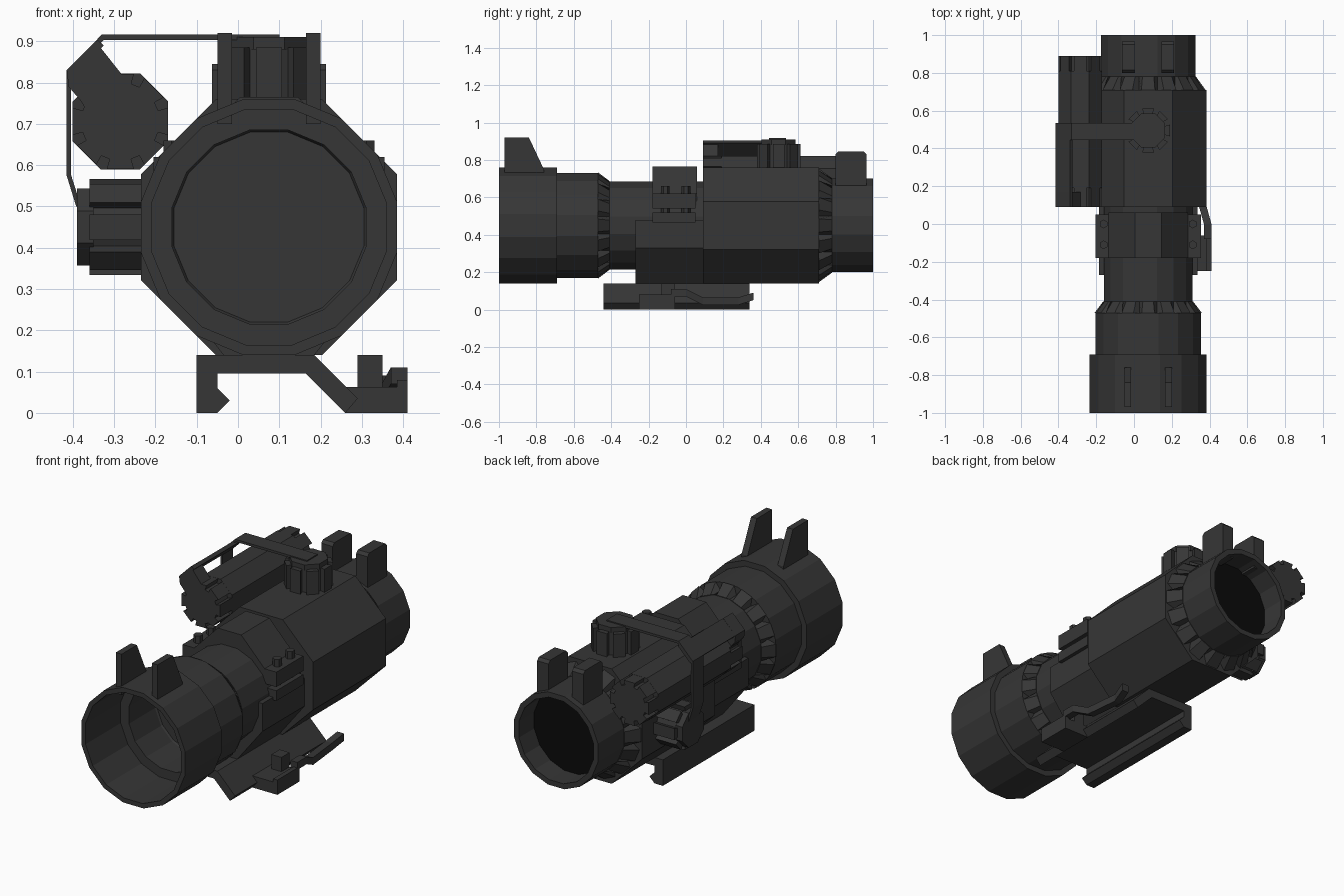
import bpy, bmesh, math
from mathutils import Vector

if "Cube" in bpy.data.objects:
    bpy.data.objects.remove(bpy.data.objects["Cube"], do_unlink=True)

CX, CZ = 0.075, 0.45      # optical axis


def material(name, v):
    m = bpy.data.materials.new(name)
    m.use_nodes = True
    m.diffuse_color = (v, v, v, 1)
    b = m.node_tree.nodes["Principled BSDF"]
    b.inputs["Base Color"].default_value = (v, v, v, 1)
    b.inputs["Roughness"].default_value = 0.7
    return m


METAL = material("dark grey metal", 0.037)
GLASS = material("black glass", 0.003)


def finish(name, bm, mat=METAL):
    bmesh.ops.recalc_face_normals(bm, faces=bm.faces)
    me = bpy.data.meshes.new(name)
    bm.to_mesh(me)
    bm.free()
    me.materials.append(mat)
    ob = bpy.data.objects.new(name, me)
    bpy.context.collection.objects.link(ob)
    return ob


def loft(name, rings, caps=True, closed=False, mat=METAL):
    """Skin a list of equal-length point loops."""
    bm = bmesh.new()
    vs = [[bm.verts.new(p) for p in r] for r in rings]
    n = len(rings[0])
    for i in range(len(vs) if closed else len(vs) - 1):
        a, b = vs[i], vs[(i + 1) % len(vs)]
        for k in range(n):
            bm.faces.new((a[k], a[(k + 1) % n], b[(k + 1) % n], b[k]))
    if caps and not closed:
        bm.faces.new(vs[0])
        bm.faces.new(vs[-1])
    return finish(name, bm, mat)


def prism(name, pts, axis, a, b, mat=METAL):
    """Extrude a flat outline along one axis."""
    place = {"x": lambda u, v, t: (t, u, v),
             "y": lambda u, v, t: (u, t, v),
             "z": lambda u, v, t: (u, v, t)}[axis]
    return loft(name, [[place(u, v, t) for u, v in pts] for t in (a, b)], mat=mat)


def box(name, x0, x1, y0, y1, z0, z1):
    return prism(name, [(x0, y0), (x1, y0), (x1, y1), (x0, y1)], "z", z0, z1)


def polygon(cx, cy, apothem, n):
    r = apothem / math.cos(math.pi / n)
    return [(cx + r * math.cos((k + .5) * math.tau / n),
             cy + r * math.sin((k + .5) * math.tau / n)) for k in range(n)]


def gear(cx, cy, outer, inner, lobes, half, turn=0.0):
    """Outline with square lobes; half is half the lobe angle in degrees."""
    pts = []
    step = 360 / lobes
    for k in range(lobes):
        for r, d in ((inner, -half), (outer, -half), (outer, half), (inner, half)):
            a = math.radians(k * step + d + turn)
            pts.append((cx + r * math.cos(a), cy + r * math.sin(a)))
    return pts


def tube(name, profile, n=16):
    """Closed ring of (y, apothem) points turned about the optical axis."""
    rings = [[(x, y, z) for x, z in polygon(CX, CZ, r, n)] for y, r in profile]
    return loft(name, rings, closed=True)


def notched_cone(name, y_big, big, y_small, small, n=16):
    """Cone with a V groove at every corner, widest at the big end."""
    rings = []
    for y, r, dip in ((y_big, big, small), (y_small, small, small)):
        ring = []
        for k in range(n):
            for d, rr in ((-4.5, r), (0, dip), (4.5, r)):
                a = (k + .5) * math.tau / n + math.radians(d)
                q = rr / math.cos(math.pi / n)
                ring.append((CX + q * math.cos(a), y, CZ + q * math.sin(a)))
        rings.append(ring)
    return loft(name, rings)


# Front bell and barrel
tube("front_bell", [(-1, .285), (-1, .31), (-.69, .31), (-.69, .28), (-.47, .28),
                    (-.47, .235), (-.70, .235), (-.70, .285)])
tube("barrel", [(-.48, .235), (.1, .235), (.1, .18), (-.4, .18), (-.4, .195)])
notched_cone("front_cone", -.47, .28, -.41, .235)
prism("front_lens", polygon(CX, CZ, .196, 16), "y", -.405, -.39, GLASS)

# Octagonal housing and rear tube
prism("housing", polygon(CX, CZ, .31, 8), "y", .09, .71)
notched_cone("rear_cone", .71, .30, .78, .25)
tube("rear_tube", [(.76, .25), (1, .25), (1, .222), (.76, .222)])
prism("rear_lens", polygon(CX, CZ, .223, 16), "y", .86, .87, GLASS)

# Guard fins, paired about the optical axis
fin = [(-.97, .70), (-.97, .92), (-.84, .92), (-.76, .75), (-.76, .70)]
guard = [(.80, .65), (.80, .83), (.815, .845), (.95, .845), (.965, .83), (.965, .65)]
for s, side in ((-1, "right"), (1, "left")):
    prism("front_fin_" + side, fin, "x", CX + s * .09, CX + s * .125)
    prism("rear_guard_" + side, guard, "x", CX + s * .07, CX + s * .138)

# Clamp round the barrel, upper and lower halves
upper = [(-.21, .54), (-.21, .62), (-.07, .765), (.07, .765), (.21, .62), (.21, .54)]
lower = [(-.26, .48), (-.26, .33), (-.11, .14), (.11, .14), (.26, .33), (.26, .48)]
prism("clamp_upper", [(CX + x, z) for x, z in upper], "y", -.18, .06)
prism("clamp_lower", [(CX + x, z) for x, z in lower], "y", -.27, .09)
for s, side in ((-1, "right"), (1, "left")):
    x0, x1 = sorted((CX + s * .18, CX + s * .28))
    box("flange_upper_" + side, x0, x1, -.18, .05, .54, .62)
    box("flange_lower_" + side, x0, x1, -.18, .05, .465, .52)
    for i, y in enumerate((-.11, 0)):
        prism(f"clamp_bolt_{side}_{i + 1}",
              polygon(CX + s * .236, y, .02, 6), "z", .47, .66)

# Rail mount with hooked legs
rail = [(-.1, .14), (.185, .14), (.29, .035), (.26, 0), (.165, .095), (-.05, .095),
        (-.05, .06), (-.02, .03), (-.05, 0), (-.1, 0)]
prism("rail_mount", rail, "y", -.44, .34)

# Quick release latch and lever
latch = [(.26, 0), (.41, 0), (.41, .08), (.385, .08), (.385, .063), (.26, .063)]
prism("latch_block", latch, "y", -.25, -.06)
box("latch_post", .29, .35, -.13, -.06, .03, .14)
path = [(.40, -.08, .09), (.40, 0, .09), (.375, .09, .045), (.355, .28, .045), (.37, .36, .07)]
lever = []
for x, y, z in path:
    lever.append([(x - .03, y, z - .02), (x + .01, y, z - .02),
                  (x + .01, y, z + .02), (x - .03, y, z + .02)])
loft("release_lever", lever)

# Adjustment knobs on the top and the right side
KY = .495
prism("top_knob", gear(CX, KY, .12, .092, 8, 15), "z", .75, .885)
prism("top_knob_cap", polygon(CX, KY, .09, 8), "z", .88, .91)
prism("side_knob", gear(KY, CZ, .12, .092, 8, 15), "x", -.22, -.36)
prism("side_knob_cap", polygon(KY, CZ, .093, 8), "x", -.35, -.39)

# Strap joining the knob caps
strap = [(.10, .916), (-.33, .916), (-.415, .83), (-.415, .575), (-.392, .50), (-.38, .50),
         (-.404, .575), (-.404, .825), (-.325, .903), (.10, .903)]
prism("knob_strap", strap, "y", .445, .535)

# Side laser tube with notched end caps
TX, TZ = -.285, .706
prism("laser_tube", polygon(TX, TZ, .116, 8), "y", .19, .81)
for name, a, b in (("front", .09, .19), ("rear", .81, .89)):
    prism("laser_cap_" + name, gear(TX, TZ, .12, .095, 8, 16), "y", a, b)

# Frame from the strap to the laser tube
prism("frame_bar", [(-.415, .83), (-.34, .903), (-.325, .89), (-.40, .815)], "y", .09, .535)
prism("frame_bracket", [(-.415, .83), (-.345, .9), (-.25, .78), (-.35, .70), (-.38, .755),
                        (-.41, .79)], "y", .09, .17)
